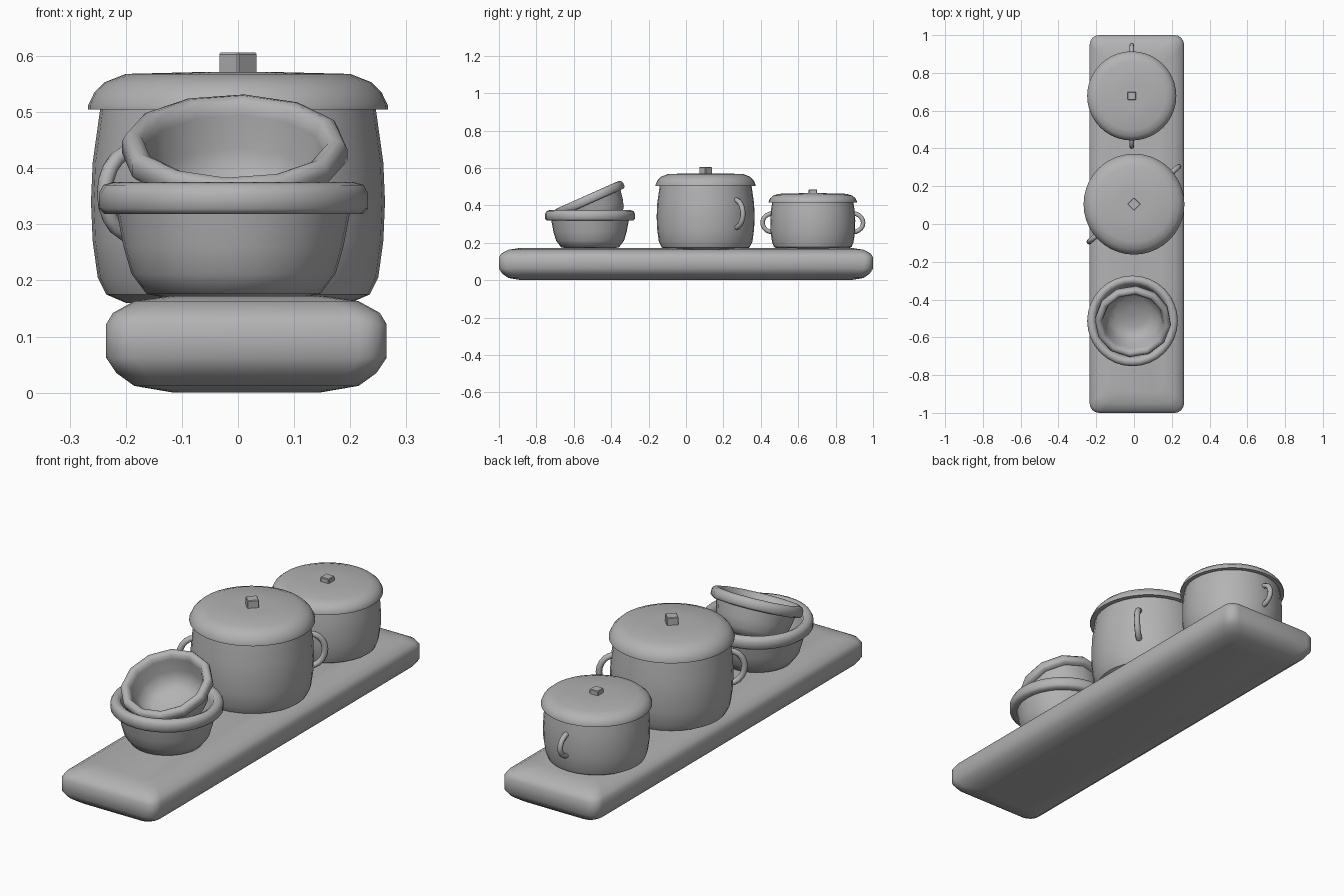
import bpy, bmesh, math
from mathutils import Matrix, Vector

cube = bpy.data.objects.get("Cube")
if cube:
    bpy.data.objects.remove(cube, do_unlink=True)

clay = bpy.data.materials.new("plain grey")
clay.use_nodes = True
GREY = (0.45, 0.45, 0.45, 1)
clay.diffuse_color = GREY
clay.node_tree.nodes["Principled BSDF"].inputs["Base Color"].default_value = GREY


def finish(name, bm, matrix=Matrix(), angle=40):
    """Turn a bmesh into a smooth shaded object with sharp corners."""
    bmesh.ops.recalc_face_normals(bm, faces=bm.faces)
    me = bpy.data.meshes.new(name)
    bm.to_mesh(me)
    bm.free()
    me.shade_smooth()
    me.set_sharp_from_angle(angle=math.radians(angle))
    me.materials.append(clay)
    ob = bpy.data.objects.new(name, me)
    ob.matrix_world = matrix
    bpy.context.collection.objects.link(ob)
    return ob


def skin(bm, rings, loop=False):
    """Bridge equal rings of points; cap the ends unless looped."""
    vs = [[bm.verts.new(p) for p in ring] for ring in rings]
    n = len(vs[0])
    for a, b in zip(vs, vs[1:] + (vs[:1] if loop else [])):
        for i in range(n):
            j = (i + 1) % n
            bm.faces.new((a[i], a[j], b[j], b[i]))
    if not loop:
        bm.faces.new(vs[0])
        bm.faces.new(vs[-1])


def lathe(name, profile, matrix, sides=32, turn=0.0, angle=40):
    bm = bmesh.new()
    angles = [turn + math.tau * i / sides for i in range(sides)]
    skin(bm, [[(r * math.cos(a), r * math.sin(a), z) for a in angles]
              for r, z in profile])
    return finish(name, bm, matrix, angle)


def handle(name, matrix, reach, height, start, thick):
    """Half loop of tube in the local xz plane."""
    bm = bmesh.new()
    rings = []
    steps, sides = 10, 8
    for i in range(steps + 1):
        t = -math.pi / 2 + math.pi * i / steps
        out = Vector((math.cos(t), 0, math.sin(t)))
        mid = Vector((start + reach * out.x, 0, height * out.z))
        rings.append([mid + thick * (out * math.cos(a) + Vector((0, math.sin(a), 0)))
                      for a in (math.tau * k / sides for k in range(sides))])
    skin(bm, rings)
    finish(name, bm, matrix, 60)


def knob(name, x, y, z, width, height, turn):
    bm = bmesh.new()
    bmesh.ops.create_cube(bm, size=1, matrix=Matrix.Diagonal((width, width, height, 1)))
    bmesh.ops.bevel(bm, geom=bm.edges[:], offset=0.003, segments=1, affect='EDGES')
    place = Matrix.Translation((x, y, z)) @ Matrix.Rotation(turn, 4, 'Z')
    finish(name, bm, place, 30)


# Shelf board: rounded rectangle outlines stacked into a soft slab
def outline(inset, z, corner=0.05, steps=4):
    pts = []
    for k, (sx, sy) in enumerate(((1, 1), (-1, 1), (-1, -1), (1, -1))):
        for i in range(steps + 1):
            a = math.pi / 2 * (k + i / steps)
            pts.append((0.015 + sx * (0.25 - inset - corner) + corner * math.cos(a),
                        sy * (1 - inset - corner) + corner * math.sin(a), z))
    return pts


board = bmesh.new()
skin(board, [outline(i, z) for i, z in (
    (0.12, 0.0), (0.05, 0.012), (0.018, 0.035), (0, 0.062),
    (0, 0.122), (0.012, 0.142), (0.05, 0.163), (0.11, 0.172))])
finish("shelf_board", board, angle=60)

# Large pot
big = Matrix.Translation((0, 0.105, 0))
lathe("large_pot_body", [(0.2, 0.16), (0.235, 0.175), (0.25, 0.205), (0.259, 0.27),
                         (0.262, 0.34), (0.259, 0.41), (0.245, 0.51)], big)
lathe("large_pot_lid", [(0.267, 0.505), (0.267, 0.512), (0.256, 0.535), (0.238, 0.553),
                        (0.2, 0.568), (0.08, 0.571)], big, 40)
knob("large_pot_knob", 0, 0.105, 0.585, 0.05, 0.042, math.pi / 4)

# Small pot
small = Matrix.Translation((-0.012, 0.678, 0))
lathe("small_pot_body", [(0.185, 0.165), (0.208, 0.178), (0.218, 0.205), (0.226, 0.26),
                         (0.227, 0.32), (0.224, 0.37), (0.216, 0.425)], small)
lathe("small_pot_lid", [(0.236, 0.415), (0.236, 0.421), (0.228, 0.438), (0.212, 0.452),
                        (0.18, 0.462), (0.07, 0.465)], small, 40)
knob("small_pot_knob", -0.012, 0.678, 0.473, 0.044, 0.026, 0)

# Handles, one pair per pot
for side, half in (("left", 0), ("right", math.pi)):
    spin = Matrix.Rotation(math.radians(40) + half, 4, 'Z')
    handle("large_pot_handle_" + side, big @ Matrix.Translation((0, 0, 0.355)) @ spin,
           0.065, 0.075, 0.245, 0.014)
for side, half in (("back", 0), ("front", math.pi)):
    spin = Matrix.Rotation(math.pi / 2 + half, 4, 'Z')
    handle("small_pot_handle_" + side, small @ Matrix.Translation((0, 0, 0.307)) @ spin,
           0.055, 0.05, 0.214, 0.012)

# Bowls: outer wall, rolled rim, inner wall
bowl = [(0.125, 0), (0.155, 0.006), (0.182, 0.042), (0.196, 0.09), (0.207, 0.148),
        (0.23, 0.148), (0.24, 0.158), (0.24, 0.185), (0.232, 0.2), (0.215, 0.205),
        (0.198, 0.196), (0.19, 0.17), (0.178, 0.1), (0.155, 0.05), (0.11, 0.025),
        (0.03, 0.018)]
lathe("lower_bowl", bowl, Matrix.Translation((-0.008, -0.513, 0.17)), angle=60)

# Upper bowl leans forward inside the lower one
lean = (Matrix.Translation((-0.006, -0.519, 0.437)) @ Matrix.Rotation(math.radians(24), 4, 'X')
        @ Matrix.Scale(0.84, 4) @ Matrix.Translation((0, 0, -0.18)))
lathe("upper_bowl", bowl, lean, 12, math.radians(-5), 60)
